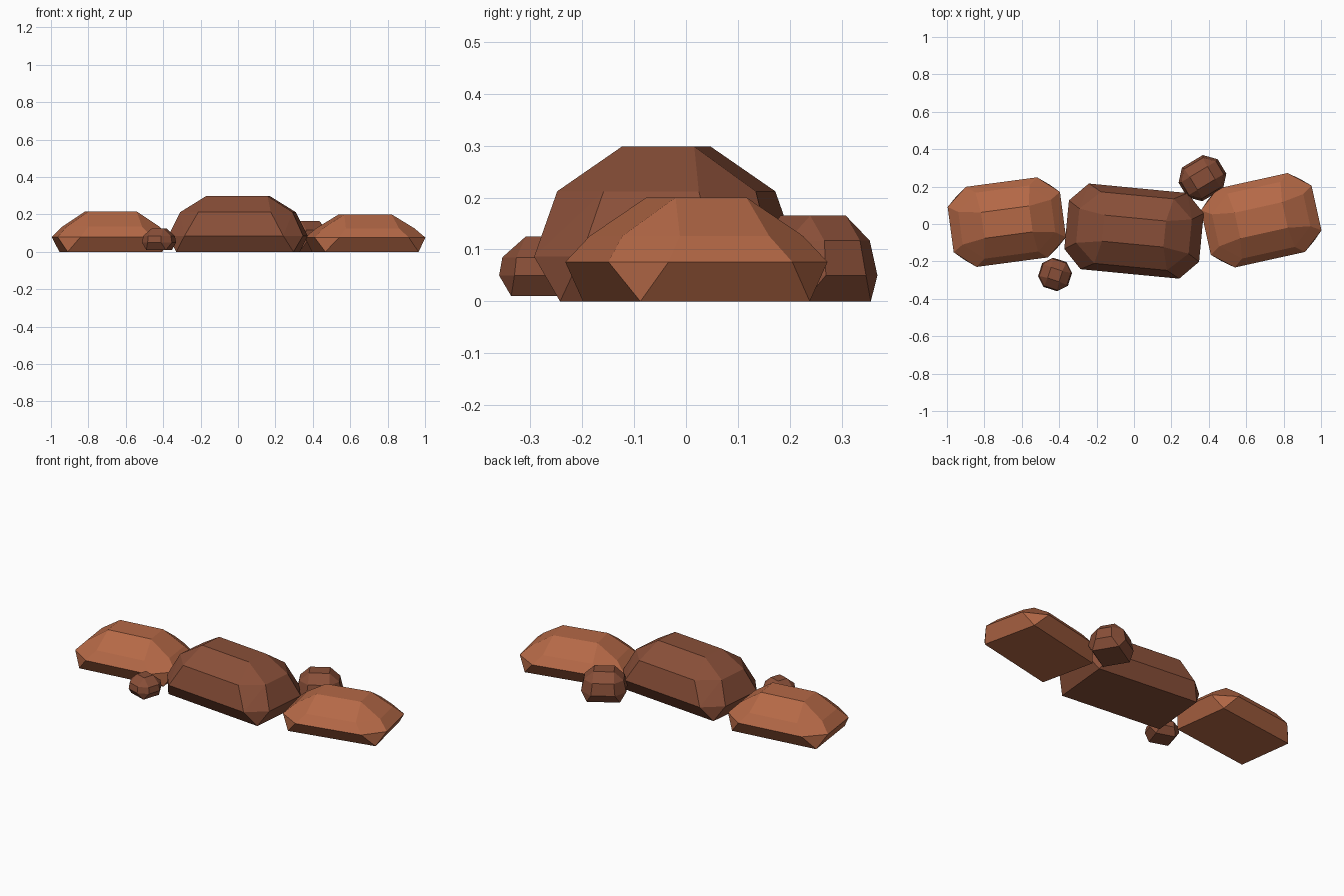
import bpy, bmesh
from math import radians
from mathutils import Matrix

if "Cube" in bpy.data.objects:
    bpy.data.objects.remove(bpy.data.objects["Cube"], do_unlink=True)


def make_material(name, colour):
    mat = bpy.data.materials.new(name)
    mat.use_nodes = True
    mat.diffuse_color = colour
    mat.node_tree.nodes["Principled BSDF"].inputs["Base Color"].default_value = colour
    return mat


terracotta = make_material("terracotta rock", (0.46, 0.14, 0.062, 1))
brown = make_material("dark brown rock", (0.25, 0.078, 0.04, 1))


def rectangle(x, y, z):
    return [(sx * x, sy * y, z) for sx in (-1, 1) for sy in (-1, 1)]


def octagon(x, y, flat_x, flat_y, z):
    """Rectangle with cut corners; flat_x and flat_y are half the straight sides."""
    return rectangle(x, flat_y, z) + rectangle(flat_x, y, z)


def rock(name, mat, centre, angle, points):
    """Faceted boulder wrapped around its stacked outlines."""
    bm = bmesh.new()
    for p in points:
        bm.verts.new(p)
    bmesh.ops.convex_hull(bm, input=bm.verts[:])
    bmesh.ops.dissolve_limit(bm, angle_limit=radians(1), verts=bm.verts[:], edges=bm.edges[:])
    bmesh.ops.recalc_face_normals(bm, faces=bm.faces[:])
    bm.transform(Matrix.Translation((*centre, 0)) @ Matrix.Rotation(radians(angle), 4, "Z"))
    mesh = bpy.data.meshes.new(name)
    bm.to_mesh(mesh)
    bm.free()
    mesh.materials.append(mat)
    obj = bpy.data.objects.new(name, mesh)
    bpy.context.collection.objects.link(obj)


# Low outer rocks share one outline and differ in height and turn
def outer_rock(name, centre, angle, low, mid, top):
    rock(name, terracotta, centre, angle,
         rectangle(0.255, 0.167, 0)
         + octagon(0.303, 0.216, 0.192, 0.122, low)
         + octagon(0.25, 0.178, 0.145, 0.088, mid)
         + rectangle(0.13, 0.07, top))


outer_rock("left_rock", (0.68, 0.02), 12.5, 0.076, 0.126, 0.2)
outer_rock("right_rock", (-0.68, 0.01), 7.6, 0.08, 0.135, 0.216)

# Tall middle rock
rock("middle_rock", brown, (0, -0.038), -5.5,
     rectangle(0.315, 0.175, 0)
     + octagon(0.362, 0.23, 0.265, 0.13, 0.086)
     + octagon(0.302, 0.192, 0.195, 0.092, 0.212)
     + rectangle(0.165, 0.07, 0.298))

# Pebbles in front and behind
rock("front_pebble", brown, (-0.422, -0.27), -18,
     rectangle(0.055, 0.052, 0.01)
     + octagon(0.084, 0.082, 0.038, 0.036, 0.05)
     + octagon(0.078, 0.076, 0.036, 0.034, 0.085)
     + rectangle(0.032, 0.03, 0.125))
rock("back_pebble", brown, (0.366, 0.245), 31,
     rectangle(0.09, 0.075, 0)
     + octagon(0.122, 0.105, 0.065, 0.045, 0.05)
     + octagon(0.108, 0.092, 0.058, 0.04, 0.117)
     + rectangle(0.055, 0.04, 0.165))
